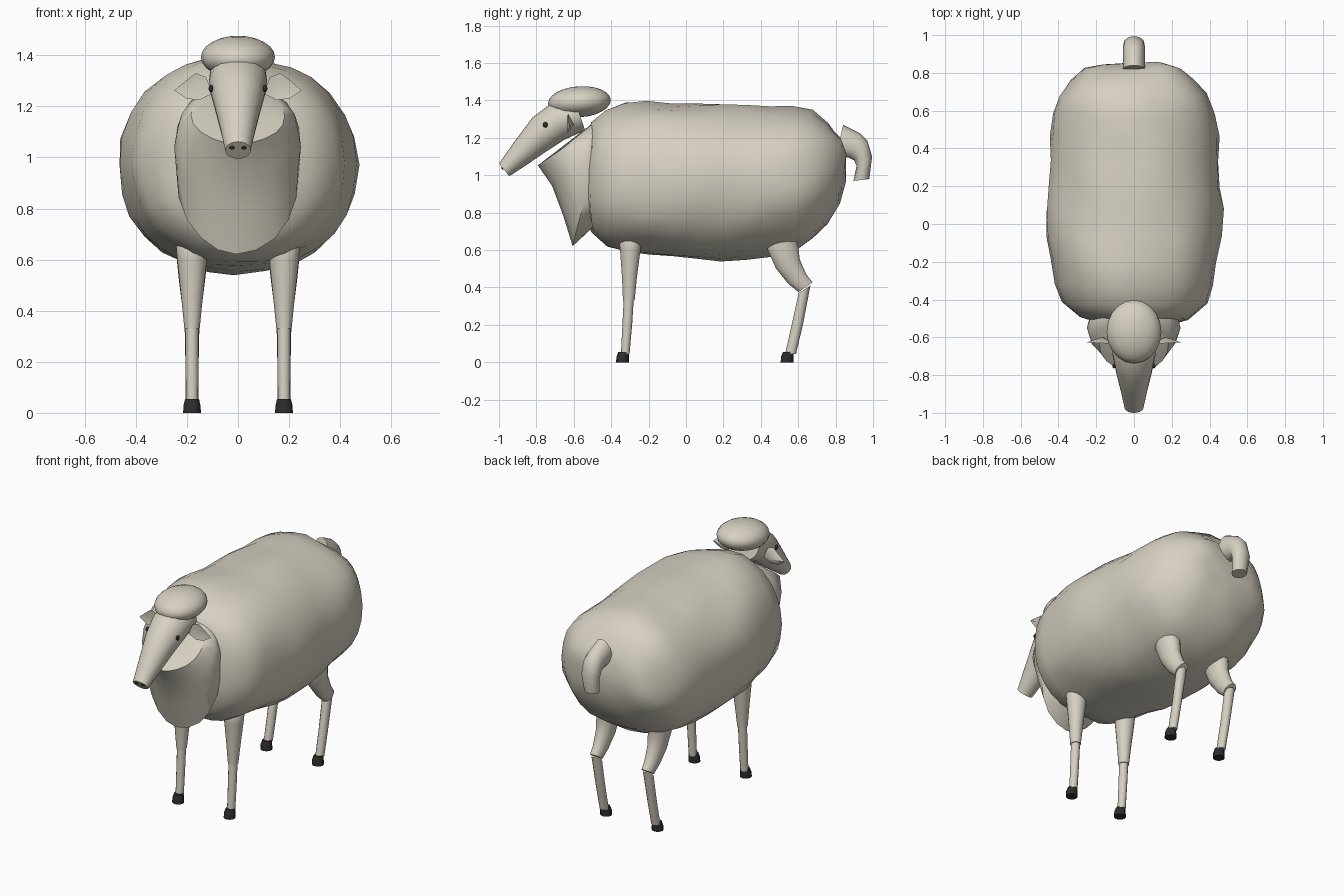
import bpy, bmesh, math
from mathutils import Vector, noise

cube = bpy.data.objects.get("Cube")
if cube:
    bpy.data.objects.remove(cube)


def material(name, color):
    m = bpy.data.materials.new(name)
    m.use_nodes = True
    m.diffuse_color = (*color, 1)
    m.node_tree.nodes["Principled BSDF"].inputs["Base Color"].default_value = (*color, 1)
    return m


CREAM = material("cream_wool", (0.68, 0.635, 0.54))
DARK = material("dark_hoof", (0.025, 0.025, 0.025))


def finish(name, bm, mat, angle=45):
    bmesh.ops.recalc_face_normals(bm, faces=bm.faces)
    mesh = bpy.data.meshes.new(name)
    bm.to_mesh(mesh)
    bm.free()
    mesh.materials.append(mat)
    ob = bpy.data.objects.new(name, mesh)
    bpy.context.collection.objects.link(ob)
    bpy.ops.object.select_all(action='DESELECT')
    ob.select_set(True)
    bpy.context.view_layer.objects.active = ob
    bpy.ops.object.shade_smooth_by_angle(angle=math.radians(angle))
    return ob


def loft(name, rings, mat=CREAM, sides=16, x=0, power=2, lump=0):
    """Each ring: two (y, z) points across the section, then its half width."""
    bm = bmesh.new()
    loops = []
    for ay, az, by, bz, w in rings:
        a, b = Vector((x, ay, az)), Vector((x, by, bz))
        mid, half = (a + b) / 2, (b - a) / 2
        loop = []
        for i in range(sides):
            t = math.tau * i / sides
            c, s = math.cos(t), math.sin(t)
            c = math.copysign(abs(c) ** (2 / power), c)
            s = math.copysign(abs(s) ** (2 / power), s)
            p = mid + half * s + Vector((w * c, 0, 0))
            if lump:
                p += noise.noise_vector(p * 4.5) * lump
            loop.append(bm.verts.new(p))
        loops.append(loop)
    for lo, hi in zip(loops, loops[1:]):
        for i in range(sides):
            j = (i + 1) % sides
            bm.faces.new((lo[i], lo[j], hi[j], hi[i]))
    bm.faces.new(loops[0])
    bm.faces.new(loops[-1])
    return finish(name, bm, mat)


def ball(name, center, size, mat=CREAM, segments=12, tilt=0):
    bm = bmesh.new()
    bmesh.ops.create_uvsphere(bm, u_segments=segments, v_segments=segments // 2 + 2, radius=1)
    for v in bm.verts:
        v.co = Vector(size) * v.co
        v.co.z += tilt * v.co.y
        v.co += Vector(center)
    return finish(name, bm, mat)


# Woolly body: y, bottom, top, half width
body = [(-.53, .80, 1.20, .19), (-.50, .69, 1.29, .29), (-.42, .61, 1.35, .385),
        (-.32, .58, 1.385, .415), (-.2, .565, 1.395, .435), (-.07, .555, 1.39, .46),
        (.07, .55, 1.385, .463), (.2, .545, 1.38, .455), (.33, .555, 1.37, .445),
        (.46, .565, 1.37, .44), (.58, .585, 1.365, .425), (.68, .65, 1.345, .39),
        (.76, .74, 1.29, .33), (.82, .84, 1.22, .26), (.85, .95, 1.13, .16)]
loft("woolly_body", [(y, b, y, t, w) for y, b, t, w in body], sides=28, power=2.15, lump=.025)

# Chest wool with a slanted flat top
loft("chest_wool", [(-.79, 1.05, -.49, 1.285, .185), (-.72, .94, -.46, 1.29, .235),
                    (-.66, .79, -.44, 1.29, .25), (-.61, .62, -.42, 1.28, .24),
                    (-.46, .76, -.3, 1.22, .2)], sides=20, lump=.01)

# Head and wool cap
loft("head", [(-.945, .995, -1, 1.062, .05), (-.86, 1.05, -.91, 1.19, .07),
              (-.75, 1.125, -.82, 1.31, .095), (-.65, 1.19, -.72, 1.385, .115),
              (-.54, 1.24, -.6, 1.42, .11)], sides=20)
ball("head_wool", (0, -.57, 1.393), (.145, .168, .083), segments=20, tilt=.05)

# Tail
loft("tail", [(.80, 1.09, .84, 1.27, .058), (.87, 1.095, .93, 1.225, .058),
              (.90, 1.08, .97, 1.185, .058), (.912, 1.05, .995, 1.1, .056),
              (.895, .97, .98, .98, .045)], sides=12)


def ear(name, side):
    outline = [(.10, 1.25), (.15, 1.225), (.20, 1.23), (.25, 1.262),
               (.205, 1.30), (.165, 1.33), (.125, 1.315)]
    bm = bmesh.new()
    rim = [bm.verts.new((side * px, -.635 + .06 * (px - .1), pz)) for px, pz in outline]
    poles = [bm.verts.new((side * .165, y, 1.27)) for y in (-.622, -.598)]
    for pole in poles:
        for i, v in enumerate(rim):
            bm.faces.new((v, rim[(i + 1) % len(rim)], pole))
    return finish(name, bm, CREAM)


# Paired parts
for side, word in ((1, "left"), (-1, "right")):
    ear(word + "_ear", side)
    ball(word + "_eye", (side * .106, -.752, 1.27), (.009, .013, .015), DARK)
    ball(word + "_nostril", (side * .023, -.98, 1.04), (.011, .007, .009), DARK, 8)
    x = side * .18

    loft(word + "_front_shin", [(-.348, .045, -.302, .045, .024),
                                (-.34, .2, -.288, .2, .025),
                                (-.332, .36, -.278, .36, .026)], x=x, sides=12)
    loft(word + "_front_upper_leg", [(-.338, .33, -.274, .33, .03),
                                     (-.343, .45, -.262, .45, .042),
                                     (-.354, .6, -.242, .6, .058),
                                     (-.36, .66, -.235, .66, .063),
                                     (-.335, .69, -.26, .69, .045)], x=x, sides=14)
    loft(word + "_hind_shin", [(.53, .045, .588, .045, .025), (.565, .2, .625, .2, .026),
                               (.602, .37, .665, .41, .03)], x=x, sides=12)
    loft(word + "_hind_upper_leg", [(.60, .375, .678, .428, .034), (.545, .42, .645, .47, .042),
                                    (.48, .50, .61, .55, .052), (.43, .61, .60, .64, .062),
                                    (.44, .72, .62, .72, .06)], x=x, sides=14)
    for end, y in (("front", -.34), ("hind", .54)):
        loft(f"{word}_{end}_hoof", [(y - .034, 0, y + .034, 0, .035),
                                    (y - .032, .03, y + .034, .03, .033),
                                    (y - .022, .055, y + .034, .055, .027)], DARK, x=x, sides=12)
